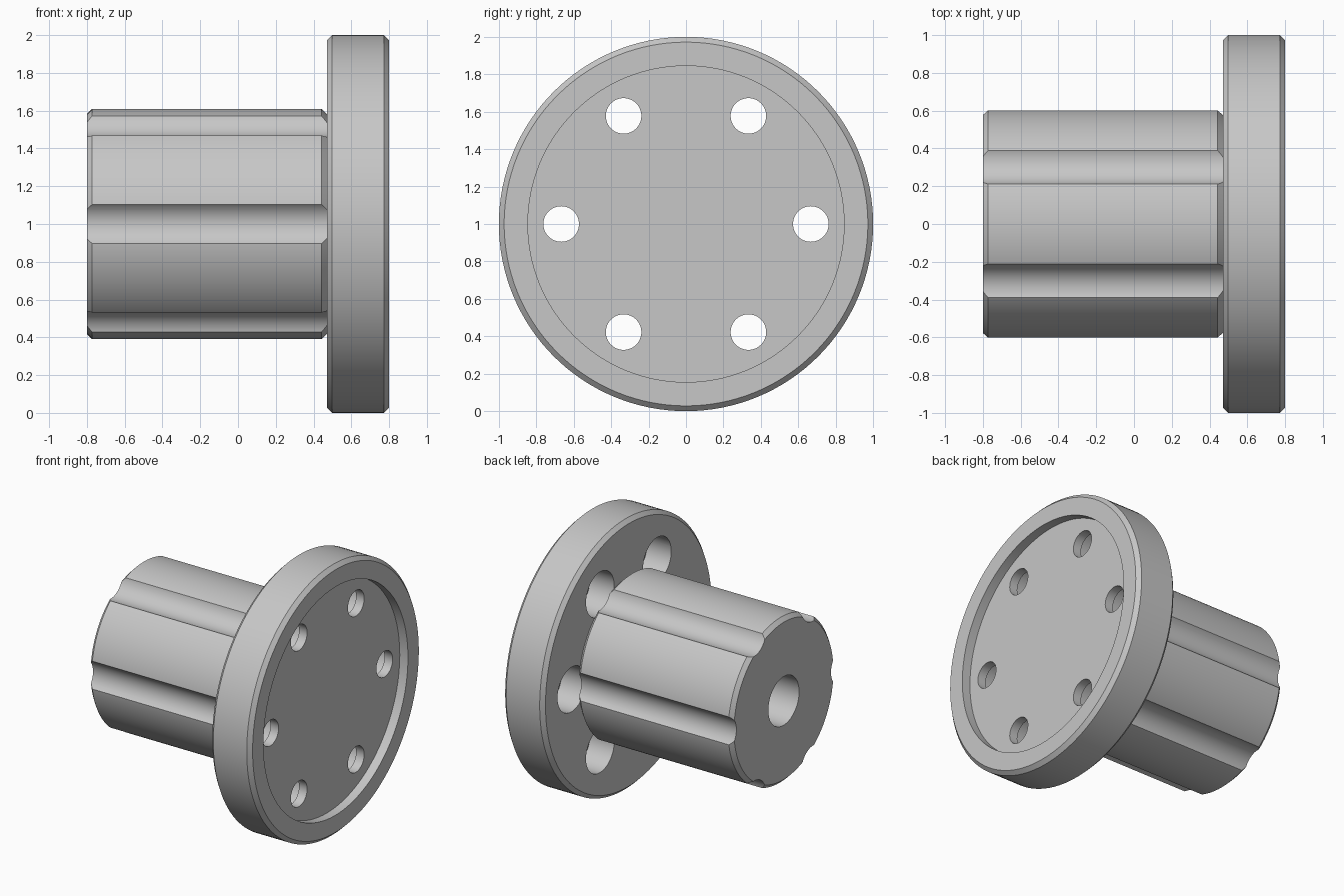
import bpy, bmesh
from math import sin, cos, pi, radians

cube = bpy.data.objects.get("Cube")
if cube:
    bpy.data.objects.remove(cube, do_unlink=True)

grey = bpy.data.materials.new("plain grey")
grey.use_nodes = True
grey.diffuse_color = (0.57, 0.57, 0.57, 1)
grey.node_tree.nodes["Principled BSDF"].inputs["Base Color"].default_value = grey.diffuse_color

AXIS_Z = 1.0
HOLE_RING = 0.667
ANGLES = [i * pi / 3 for i in range(6)]


def lathe(name, profile, centre=(0, AXIS_Z), sides=96):
    """Closed solid turned about an axis along x; profile is (x, radius)."""
    bm = bmesh.new()
    rings = []
    for x, r in profile:
        rings.append([bm.verts.new((x, centre[0] + r * cos(2 * pi * i / sides),
                                    centre[1] + r * sin(2 * pi * i / sides)))
                      for i in range(sides)])
    for a, b in zip(rings, rings[1:]):
        for i in range(sides):
            j = (i + 1) % sides
            bm.faces.new((a[i], a[j], b[j], b[i]))
    bm.faces.new(rings[0])
    bm.faces.new(rings[-1])
    bmesh.ops.recalc_face_normals(bm, faces=bm.faces)
    mesh = bpy.data.meshes.new(name)
    bm.to_mesh(mesh)
    bm.free()
    mesh.materials.append(grey)
    obj = bpy.data.objects.new(name, mesh)
    bpy.context.collection.objects.link(obj)
    return obj


def select(obj):
    bpy.ops.object.select_all(action='DESELECT')
    obj.select_set(True)
    bpy.context.view_layer.objects.active = obj


def cut(obj, cutter):
    mod = obj.modifiers.new("cut", 'BOOLEAN')
    mod.operation = 'DIFFERENCE'
    mod.solver = 'EXACT'
    mod.object = cutter
    select(obj)
    bpy.ops.object.modifier_apply(modifier=mod.name)
    bpy.data.objects.remove(cutter, do_unlink=True)


def ring_point(radius, angle):
    return radius * cos(angle), AXIS_Z + radius * sin(angle)


# Flange: chamfered disc with a shallow recess in its outer face
flange = lathe("flange", [(0.47, 0.972), (0.498, 1), (0.772, 1), (0.8, 0.972),
                          (0.8, 0.845), (0.733, 0.845)], sides=128)

# Screw holes, each with a wider pocket on the hub side
for a in ANGLES:
    cut(flange, lathe("screw_hole_cutter",
                      [(0.4, 0.165), (0.667, 0.165), (0.667, 0.095), (0.9, 0.095)],
                      ring_point(HOLE_RING, a), 48))

# Hub: chamfered at both ends
hub = lathe("hub", [(-0.8, 0.582), (-0.772, 0.61), (0.442, 0.61), (0.47, 0.582)])

# Lengthwise grooves in line with the screw holes
for a in ANGLES:
    cut(hub, lathe("groove_cutter", [(-0.9, 0.135), (0.6, 0.135)],
                   ring_point(0.688, a), 64))

# Blind shaft bore
cut(hub, lathe("bore_cutter", [(-0.9, 0.18), (0.3, 0.18)], sides=64))

for obj in (flange, hub):
    select(obj)
    bpy.ops.object.shade_smooth_by_angle(angle=radians(30))
